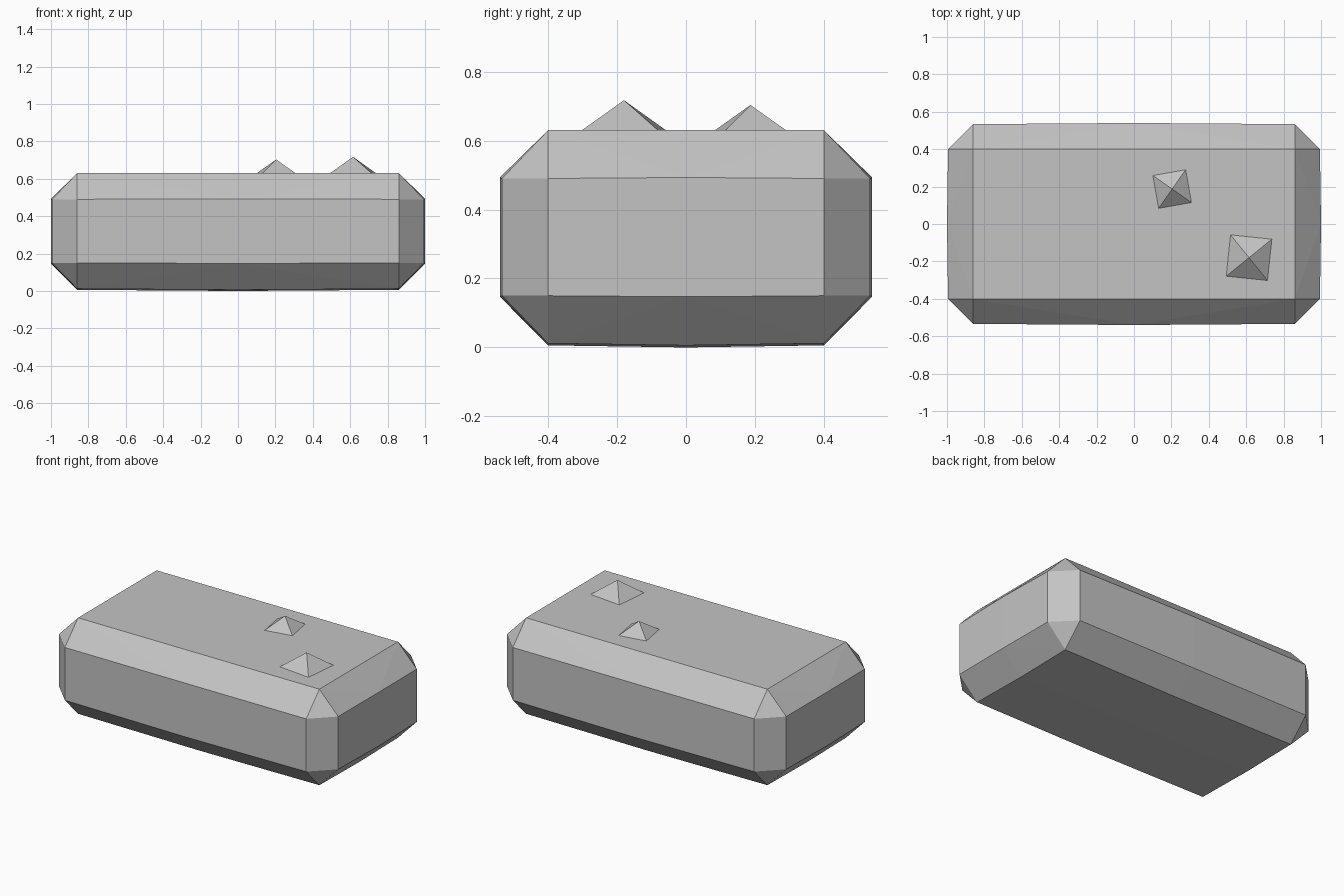
import bpy, bmesh, math

cube = bpy.data.objects.get("Cube")
if cube:
    bpy.data.objects.remove(cube, do_unlink=True)

# Single stone colour
GREY = (0.55, 0.55, 0.55, 1)
stone = bpy.data.materials.new("stone_grey")
stone.use_nodes = True
stone.diffuse_color = GREY
stone.node_tree.nodes["Principled BSDF"].inputs["Base Color"].default_value = GREY

HX, HY, TOP = 1.0, 0.54, 0.63   # half length, half width, height
C = 0.14                        # chamfer width
SAG = 0.006                     # slight bulge of the sides and underside


def add_object(name, bm):
    bmesh.ops.recalc_face_normals(bm, faces=bm.faces)
    mesh = bpy.data.meshes.new(name)
    bm.to_mesh(mesh)
    bm.free()
    mesh.materials.append(stone)
    obj = bpy.data.objects.new(name, mesh)
    bpy.context.collection.objects.link(obj)
    return obj


# Chamfered slab: hull of rings whose long edges bow out at the middle
bm = bmesh.new()
for t in (-1, 0, 1):
    bow = SAG * (1 - t * t)
    for s in (-1, 1):
        # long and short side walls
        for z in (0.15 - bow / 2, 0.49 + bow / 2):
            bm.verts.new((t * (HX - C), s * (HY - SAG + bow), z))
            bm.verts.new((s * (HX - SAG + bow), t * (HY - C), z))
        # flat top rim
        if t:
            bm.verts.new((t * (HX - C), s * (HY - C), TOP))
    # shallow convex underside
    for u in (-1, 0, 1):
        bm.verts.new((t * (HX - C), u * (HY - C), 0.006 * (t * t + u * u)))
hull = bmesh.ops.convex_hull(bm, input=bm.verts)
bmesh.ops.delete(bm, geom=[v for v in bm.verts if not v.link_faces], context="VERTS")
add_object("stone_slab", bm)


# Small four-sided spikes on the top
def spike(name, x, y, radius, height, corner_angle):
    bm = bmesh.new()
    base = []
    for i in range(4):
        a = math.radians(corner_angle + 90 * i)
        base.append(bm.verts.new((radius * math.cos(a), radius * math.sin(a), 0)))
    tip = bm.verts.new((0, 0, height))
    for i in range(4):
        bm.faces.new((base[i], base[(i + 1) % 4], tip))
    obj = add_object(name, bm)
    obj.location = (x, y, TOP)


spike("large_spike", 0.615, -0.18, 0.157, 0.087, 39)
spike("small_spike", 0.204, 0.187, 0.126, 0.073, 55)
